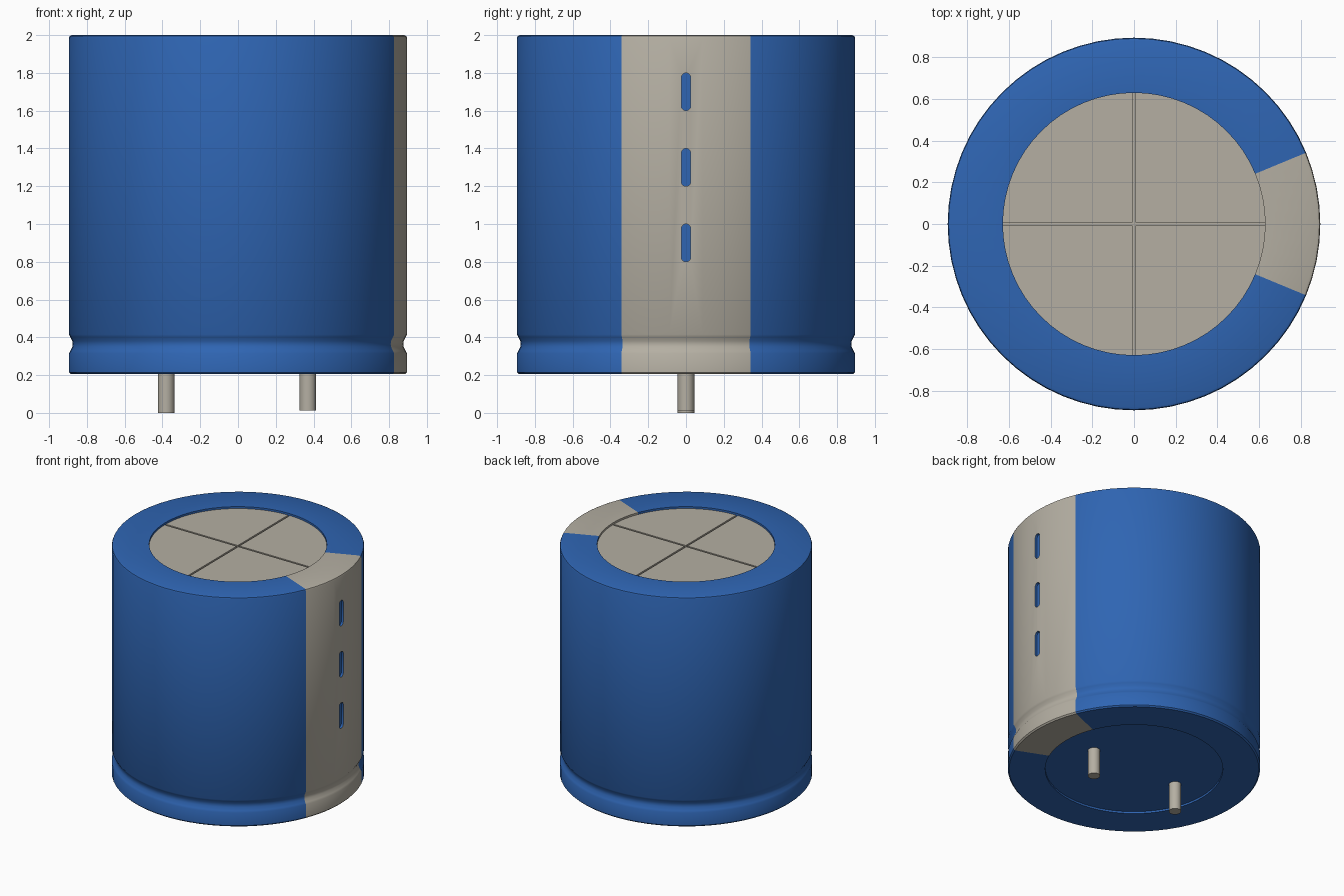
import bpy, bmesh, math
from mathutils import Matrix, Vector

if "Cube" in bpy.data.objects:
    bpy.data.objects.remove(bpy.data.objects["Cube"], do_unlink=True)


def material(name, rgb):
    m = bpy.data.materials.new(name)
    m.use_nodes = True
    m.diffuse_color = (*rgb, 1)
    m.node_tree.nodes["Principled BSDF"].inputs["Base Color"].default_value = (*rgb, 1)
    return m


BLUE = material("sleeve_blue", (0.028, 0.13, 0.45))
GREY = material("warm_grey", (0.46, 0.43, 0.365))
SEGMENTS = 64
INNER = 0.63    # radius of the end openings
OUTER = 0.895   # radius of the can
BASE, TOP = 0.205, 2.0


def finish(name, bm, mats):
    bmesh.ops.recalc_face_normals(bm, faces=bm.faces)
    me = bpy.data.meshes.new(name)
    bm.to_mesh(me)
    bm.free()
    for m in mats:
        me.materials.append(m)
    ob = bpy.data.objects.new(name, me)
    bpy.context.collection.objects.link(ob)
    return ob


def smooth(ob, angle=30):
    bpy.ops.object.select_all(action='DESELECT')
    ob.select_set(True)
    bpy.context.view_layer.objects.active = ob
    bpy.ops.object.shade_smooth_by_angle(angle=math.radians(angle))


def cylinder(name, radius, z0, z1, mat, x=0, sides=SEGMENTS):
    bm = bmesh.new()
    bmesh.ops.create_cone(bm, cap_ends=True, segments=sides, radius1=radius,
                          radius2=radius, depth=z1 - z0,
                          matrix=Matrix.Translation((x, 0, (z0 + z1) / 2)))
    return finish(name, bm, [mat])


def carve(ob, cutters):
    """Subtract the cutters, keep the result and delete the cutters."""
    for c in cutters:
        c.hide_render = True
        mod = ob.modifiers.new("cut", 'BOOLEAN')
        mod.operation = 'DIFFERENCE'
        mod.solver = 'EXACT'
        mod.object = c
    graph = bpy.context.evaluated_depsgraph_get()
    ob.data = bpy.data.meshes.new_from_object(ob.evaluated_get(graph))
    ob.modifiers.clear()
    for c in cutters:
        bpy.data.objects.remove(c, do_unlink=True)


# Sleeve: closed ring profile with a crimped neck, turned about z
profile = [(INNER, BASE), (OUTER - 0.01, BASE), (OUTER, BASE + 0.01),
           (OUTER, 0.315), (0.888, 0.328), (0.877, 0.35), (0.875, 0.365),
           (0.877, 0.38), (0.888, 0.402), (OUTER, 0.415),
           (OUTER, TOP - 0.015), (OUTER - 0.004, TOP - 0.005),
           (OUTER - 0.015, TOP), (INNER, TOP)]
bm = bmesh.new()
rings = []
for i in range(SEGMENTS):
    a = math.tau * i / SEGMENTS
    rings.append([bm.verts.new((r * math.cos(a), r * math.sin(a), z)) for r, z in profile])
for i in range(SEGMENTS):
    here, there = rings[i], rings[(i + 1) % SEGMENTS]
    for j in range(len(profile)):
        k = (j + 1) % len(profile)
        face = bm.faces.new((here[j], there[j], there[k], here[k]))
        # Grey polarity stripe on the +x side
        c = face.calc_center_median()
        face.material_index = int(abs(math.atan2(c.y, c.x)) < math.pi / 8)
sleeve = finish("sleeve", bm, [BLUE, GREY])


# Round-ended minus marks sunk into the stripe
def slot_cutter(z, half_width=0.025, half_height=0.1):
    bm = bmesh.new()
    verts = []
    for i in range(16):
        a = math.tau * (i + 0.5) / 16
        end = math.copysign(half_height - half_width, math.sin(a))
        verts.append(bm.verts.new((OUTER - 0.018, half_width * math.cos(a),
                                   z + end + half_width * math.sin(a))))
    face = bm.faces.new(verts)
    out = bmesh.ops.extrude_face_region(bm, geom=[face])
    moved = [v for v in out["geom"] if isinstance(v, bmesh.types.BMVert)]
    bmesh.ops.translate(bm, verts=moved, vec=Vector((0.1, 0, 0)))
    return finish("slot_cutter", bm, [BLUE, GREY])


carve(sleeve, [slot_cutter(z) for z in (0.9, 1.3, 1.7)])
smooth(sleeve)


# Top vent plate with a scored cross
def groove_cutter(size):
    bm = bmesh.new()
    bmesh.ops.create_cube(bm, size=1, matrix=Matrix.Translation((0, 0, TOP - 0.015))
                          @ Matrix.Diagonal((*size, 1)))
    return finish("groove_cutter", bm, [GREY])


vent_plate = cylinder("vent_plate", INNER, TOP - 0.1, TOP - 0.015, GREY)
carve(vent_plate, [groove_cutter((1.4, 0.014, 0.03)), groove_cutter((0.014, 1.4, 0.03))])

# Base plug and the two terminal pins
cylinder("base_plug", INNER, BASE + 0.015, BASE + 0.1, BLUE)
for name, x, z in (("right_pin", -0.38, 0.0), ("left_pin", 0.37, 0.012)):
    smooth(cylinder(name, 0.044, z, BASE + 0.05, GREY, x, 24))
